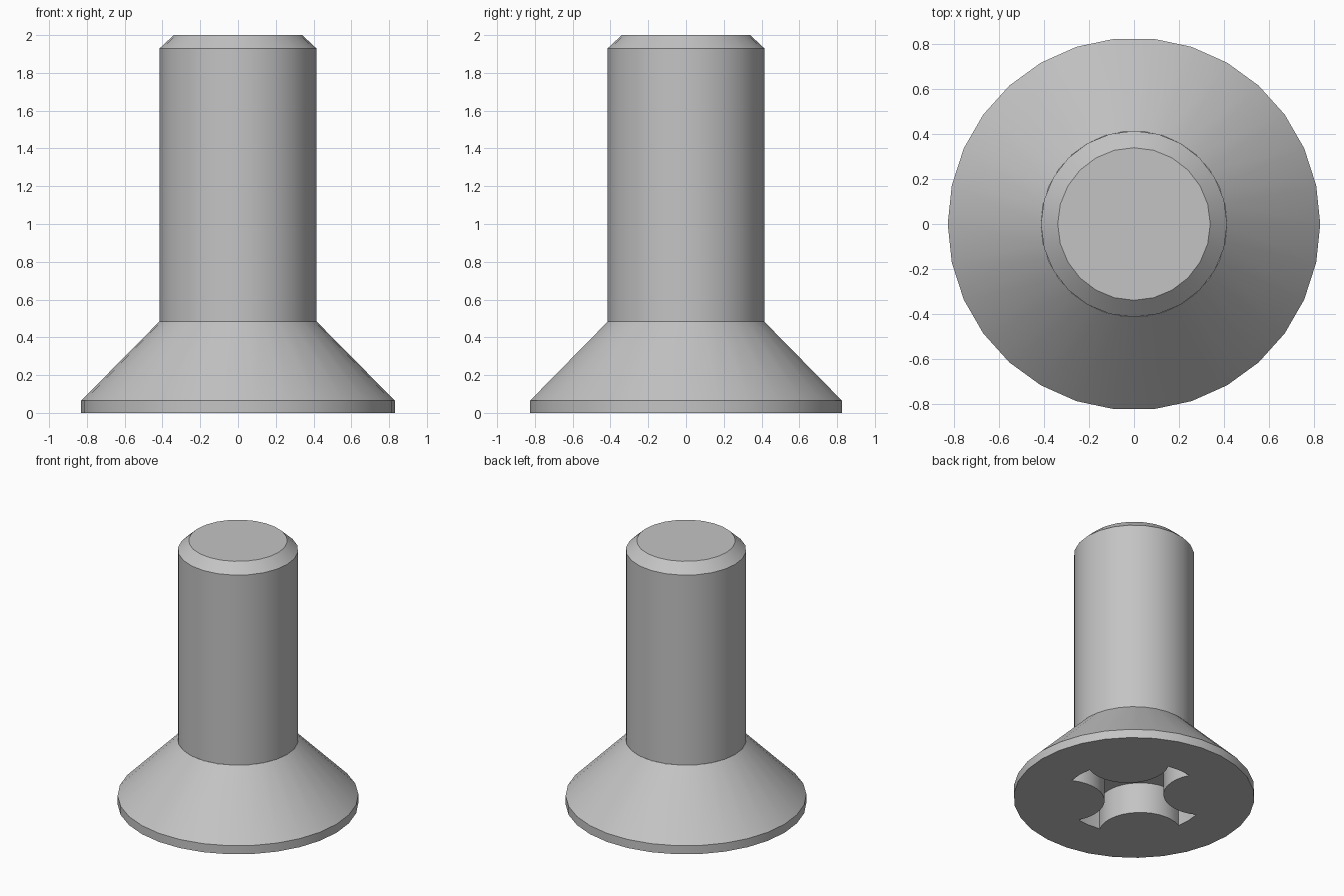
import bpy
import bmesh
from math import sin, cos, tau, pi, radians, atan2, asin

cube = bpy.data.objects.get("Cube")
if cube:
    bpy.data.objects.remove(cube)

# Plain grey metal
GREY = (0.55, 0.55, 0.55, 1)
metal = bpy.data.materials.new("grey metal")
metal.use_nodes = True
metal.diffuse_color = GREY
metal.node_tree.nodes["Principled BSDF"].inputs["Base Color"].default_value = GREY


def make_object(name, bm):
    bmesh.ops.recalc_face_normals(bm, faces=bm.faces)
    mesh = bpy.data.meshes.new(name)
    bm.to_mesh(mesh)
    bm.free()
    mesh.materials.append(metal)
    obj = bpy.data.objects.new(name, mesh)
    bpy.context.collection.objects.link(obj)
    return obj


def loft(name, rings):
    """Closed solid through stacked rings with equal point counts."""
    bm = bmesh.new()
    loops = [[bm.verts.new(p) for p in ring] for ring in rings]
    for low, high in zip(loops, loops[1:]):
        for i in range(len(low)):
            bm.faces.new((low[i - 1], low[i], high[i], high[i - 1]))
    bm.faces.new(loops[0][::-1])
    bm.faces.new(loops[-1])
    return make_object(name, bm)


def turned(name, profile, sides):
    return loft(name, [[(r * cos(tau * i / sides), r * sin(tau * i / sides), z)
                        for i in range(sides)] for r, z in profile])


def cross_outline(reach, offset, radius):
    """Disc bitten by four round tongues on the diagonals."""
    half = pi / 4 - 2 * asin(radius / (2 * reach))
    cx = cy = offset * cos(pi / 4)
    start = atan2(reach * sin(half) - cy, reach * cos(half) - cx) + tau
    end = 5 * pi / 2 - start
    quarter = [(reach * cos(a), reach * sin(a)) for a in (-half, 0)]
    steps = 14
    for i in range(steps + 1):
        a = start + (end - start) * i / steps
        quarter.append((cx + radius * cos(a), cy + radius * sin(a)))
    quarter.pop()  # the next quarter begins at this corner
    points = []
    for k in range(4):
        c, s = cos(k * pi / 2), sin(k * pi / 2)
        points += [(x * c - y * s, x * s + y * c) for x, y in quarter]
    return points


# Countersunk head and chamfered shaft
head = turned("head", [(0.83, 0), (0.83, 0.065), (0.415, 0.485)], 30)
shaft = turned("shaft", [(0.415, 0.48), (0.415, 1.93), (0.34, 2.0)], 24)

# Cross-shaped drive recess in the underside of the head
outline = cross_outline(0.49, 0.49, 0.285)
cutter = loft("recess_cutter", [[(x, y, z) for x, y in outline] for z in (-0.1, 0.235)])
cutter.hide_render = True
cut = head.modifiers.new("drive recess", "BOOLEAN")
cut.operation = "DIFFERENCE"
cut.solver = "EXACT"
cut.object = cutter
bpy.context.view_layer.objects.active = head
bpy.ops.object.modifier_apply(modifier=cut.name)
bpy.data.objects.remove(cutter)

# Smooth round walls, crisp rims
bpy.ops.object.select_all(action="DESELECT")
for obj in (head, shaft):
    obj.select_set(True)
bpy.context.view_layer.objects.active = head
bpy.ops.object.shade_smooth_by_angle(angle=radians(30))
